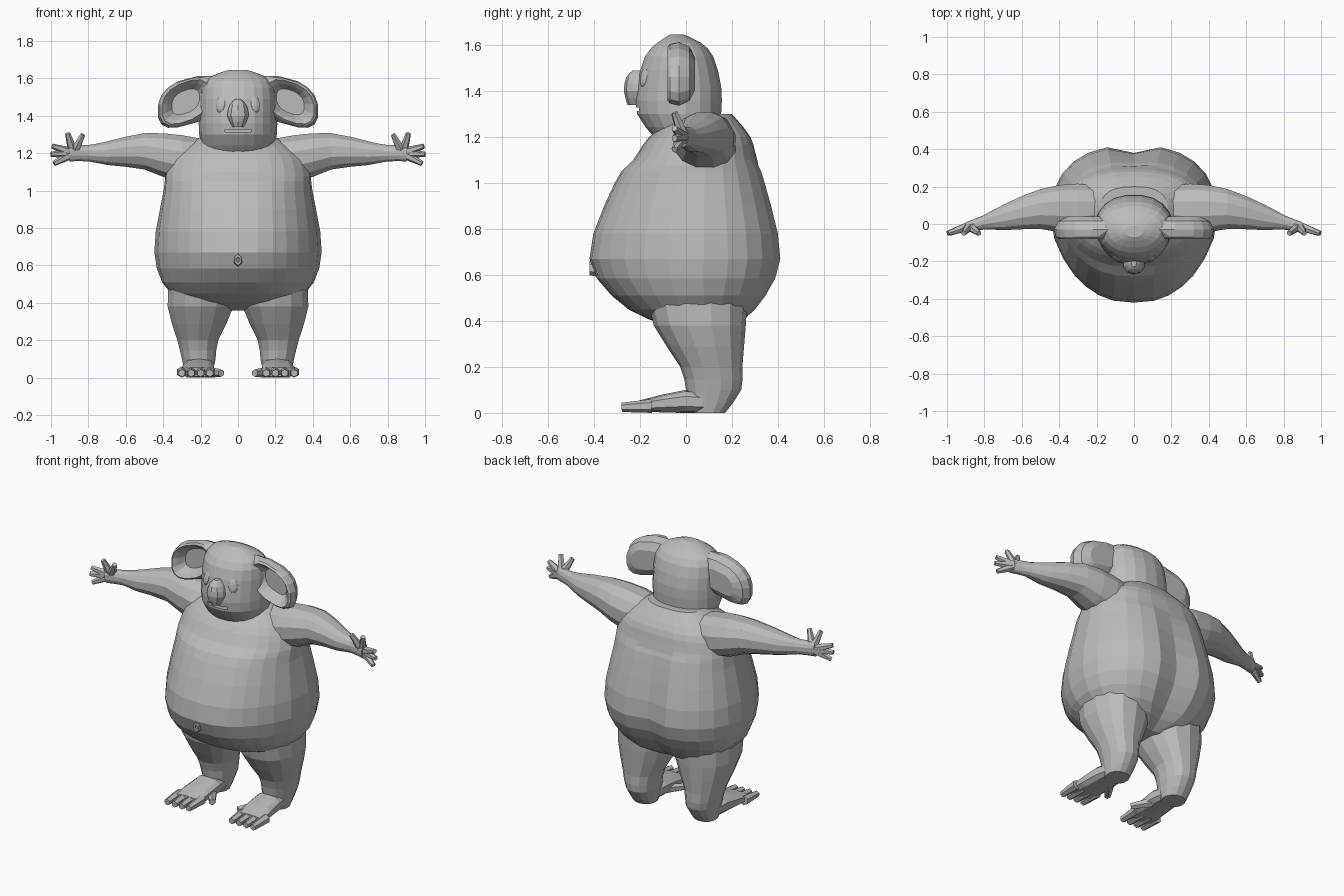
import bpy, bmesh, math
from mathutils import Vector, Matrix

if "Cube" in bpy.data.objects:
    bpy.data.objects.remove(bpy.data.objects["Cube"])

fur = bpy.data.materials.new("grey fur")
fur.use_nodes = True
grey = (.5, .5, .5, 1)
fur.diffuse_color = grey
fur.node_tree.nodes["Principled BSDF"].inputs["Base Color"].default_value = grey


def finish(name, bm, mirror=False):
    """Turn a bmesh into a named object, optionally mirrored across x."""
    bmesh.ops.recalc_face_normals(bm, faces=bm.faces)
    mesh = bpy.data.meshes.new(name)
    bm.to_mesh(mesh)
    bm.free()
    mesh.materials.append(fur)
    part = bpy.data.objects.new(name, mesh)
    bpy.context.collection.objects.link(part)
    if mirror:
        part.modifiers.new("Mirror", "MIRROR").use_mirror_merge = False
    return part


def skin(name, rings, mirror=False):
    """Bridge equal rings of points and cap both ends."""
    bm = bmesh.new()
    rows = [[bm.verts.new(point) for point in ring] for ring in rings]
    for low, high in zip(rows, rows[1:]):
        for i in range(len(low)):
            bm.faces.new((low[i - 1], low[i], high[i], high[i - 1]))
    bm.faces.new(rows[0])
    bm.faces.new(rows[-1])
    return finish(name, bm, mirror)


def oval(sides, power):
    """Unit superellipse, squarer for smaller powers."""
    def bend(value):
        return math.copysign(abs(value) ** power, value)
    angles = [math.tau * (i + .5) / sides for i in range(sides)]
    return [(bend(math.cos(angle)), bend(math.sin(angle))) for angle in angles]


def smooth_rows(keys, steps):
    """Pass a smooth curve through the key sections."""
    keys = [Vector(key) for key in keys]
    padded = [keys[0]] + keys + [keys[-1]]
    rows = []
    for before, start, end, after in zip(padded, padded[1:], padded[2:], padded[3:]):
        leave, arrive = (end - before) / 2, (after - start) / 2
        for step in range(steps):
            t = step / steps
            ease = t * t * (3 - 2 * t)
            rows.append(start + (end - start) * ease
                        + leave * (t * (1 - t) ** 2) - arrive * (t * t * (1 - t)))
    return rows + [keys[-1]]


def loft(name, axis, keys, sides=14, power=.9, steps=2, mirror=False, shape=None):
    """Each key section holds a centre and two half sizes across the axis."""
    rings = []
    for row in smooth_rows(keys, steps):
        ring = []
        for u, v in oval(sides, power):
            a, b = u * row[3], v * row[4]
            offset = {"x": (0, a, b), "y": (a, 0, b), "z": (a, b, 0)}[axis]
            point = Vector(row[:3]) + Vector(offset)
            ring.append(shape(point) if shape else point)
        rings.append(ring)
    return skin(name, rings, mirror)


def digits(name, spans, thick, thin):
    """Tapered fingers or toes, each given by its base and tip."""
    bm = bmesh.new()
    for base, tip in spans:
        base, tip = Vector(base), Vector(tip)
        along = tip - base
        turn = along.to_track_quat("Z", "Y").to_matrix().to_4x4()
        bmesh.ops.create_cone(bm, cap_ends=True, segments=6, radius1=thick, radius2=thin,
                              depth=along.length,
                              matrix=Matrix.Translation((base + tip) / 2) @ turn)
    finish(name, bm, mirror=True)


def shape_torso(point):
    """Press a groove into the lower back and narrow the belly."""
    if point.y > .1 and point.z < 1.1:
        point.y -= .04 * max(0, 1 - abs(point.x) * 8) * min(1, 2.4 - 2 * point.z)
    point.x *= 1 + .6 * min(0, point.y)
    return point


def shape_head(point):
    """Narrow the face towards the front."""
    point.x *= 1 + .8 * min(0, point.y)
    return point


# Torso
loft("torso", "z", [(0, .1, .36, .1, .1), (0, .03, .45, .36, .28), (0, 0, .67, .45, .42),
                    (0, .02, 1, .4, .33), (0, .04, 1.1, .385, .27), (0, .06, 1.2, .33, .22),
                    (0, .08, 1.3, .18, .12)],
     sides=26, power=.8, steps=3, shape=shape_torso)

# Navel: a small raised rim with a hollow middle
skin("navel", [[(size * u, y, .63 + size * 1.5 * v) for u, v in oval(6, 1)]
               for size, y in ((.025, -.39), (.02, -.42), (.01, -.42), (.007, -.41))])

# Arms, with the fingers fanned around each palm
loft("arms", "x", [(.1, .09, 1.18, .1, .08), (.3, .08, 1.17, .14, .13), (.5, .08, 1.21, .11, .1),
                   (.7, .035, 1.2, .07, .065), (.8, .01, 1.2, .04, .045), (.9, -.02, 1.2, .03, .045)],
     sides=12, mirror=True)
palm = Vector((.88, -.01, 1.2))
fan = [math.radians(angle) for angle in (-30, -3, 20, 75, 115)]
digits("fingers", [(palm, palm + Vector((.12 * math.cos(angle), -.04, .11 * math.sin(angle))))
                   for angle in fan], .028, .014)

# Legs and feet
loft("legs", "z", [(.2, .05, .55, .17, .22), (.2, .06, .38, .18, .2), (.215, .11, .2, .112, .135),
                   (.21, .12, .1, .092, .12), (.21, .1, 0, .07, .07)], mirror=True)
loft("feet", "y", [(.21, .1, .04, .07, .04), (.21, 0, .05, .085, .05), (.22, -.2, .03, .09, .025)],
     sides=10, power=.7, mirror=True)
toes = [((x, -.15, .03), (x, -.28, .024)) for x in (.15, .2, .25, .3)]
inner_toe = ((.16, -.03, .03), (.09, -.13, .024))
digits("toes", toes + [inner_toe], .03, .02)

# Head with a mouth slit
head = loft("head", "z", [(0, 0, 1.2, .18, .14), (0, -.03, 1.3, .21, .185), (0, -.03, 1.42, .21, .185),
                          (0, -.03, 1.55, .2, .15), (0, -.03, 1.61, .15, .095),
                          (0, -.04, 1.645, .05, .03)], sides=20, shape=shape_head)
bm = bmesh.new()
bmesh.ops.create_cube(bm, size=1, matrix=Matrix.Translation((0, -.23, 1.32))
                      @ Matrix.Diagonal((.14, .1, .015, 1)))
cutter = finish("mouth_cutter", bm)
cutter.hide_render = True
cutter.hide_viewport = True
slit = head.modifiers.new("Mouth", "BOOLEAN")
slit.operation = "DIFFERENCE"
slit.object = cutter

# Nose
loft("nose", "z", [(0, -.2, 1.34, .03, .055), (0, -.21, 1.4, .06, .06), (0, -.2, 1.46, .045, .06),
                   (0, -.2, 1.49, .015, .03)], sides=10)

# Eyes
bm = bmesh.new()
bmesh.ops.create_uvsphere(bm, u_segments=12, v_segments=8, radius=1, matrix=(
    Matrix.Translation((.09, -.175, 1.465)) @ Matrix.Rotation(.5, 4, "Z")
    @ Matrix.Rotation(-.3, 4, "X") @ Matrix.Diagonal((.03, .02, .05, 1))))
finish("eyes", bm, mirror=True)

# Cupped ears: a drooping oval swept from the back, round the rim and into the hollow,
# with the back stretched inwards so that it runs into the head
ear_rings = ((.5, .04, 2.5), (.85, .015, 1.8), (1, -.03, 1.5), (.93, -.07, 1), (.85, -.08, 1),
             (.7, -.06, 1), (.5, -.02, 1))
skin("ears", [[(.28 + size * .15 * (u * reach if u < 0 else u), y,
                1.475 + size * (.125 * v - .05 * u)) for u, v in oval(16, .8)]
              for size, y, reach in ear_rings], mirror=True)
